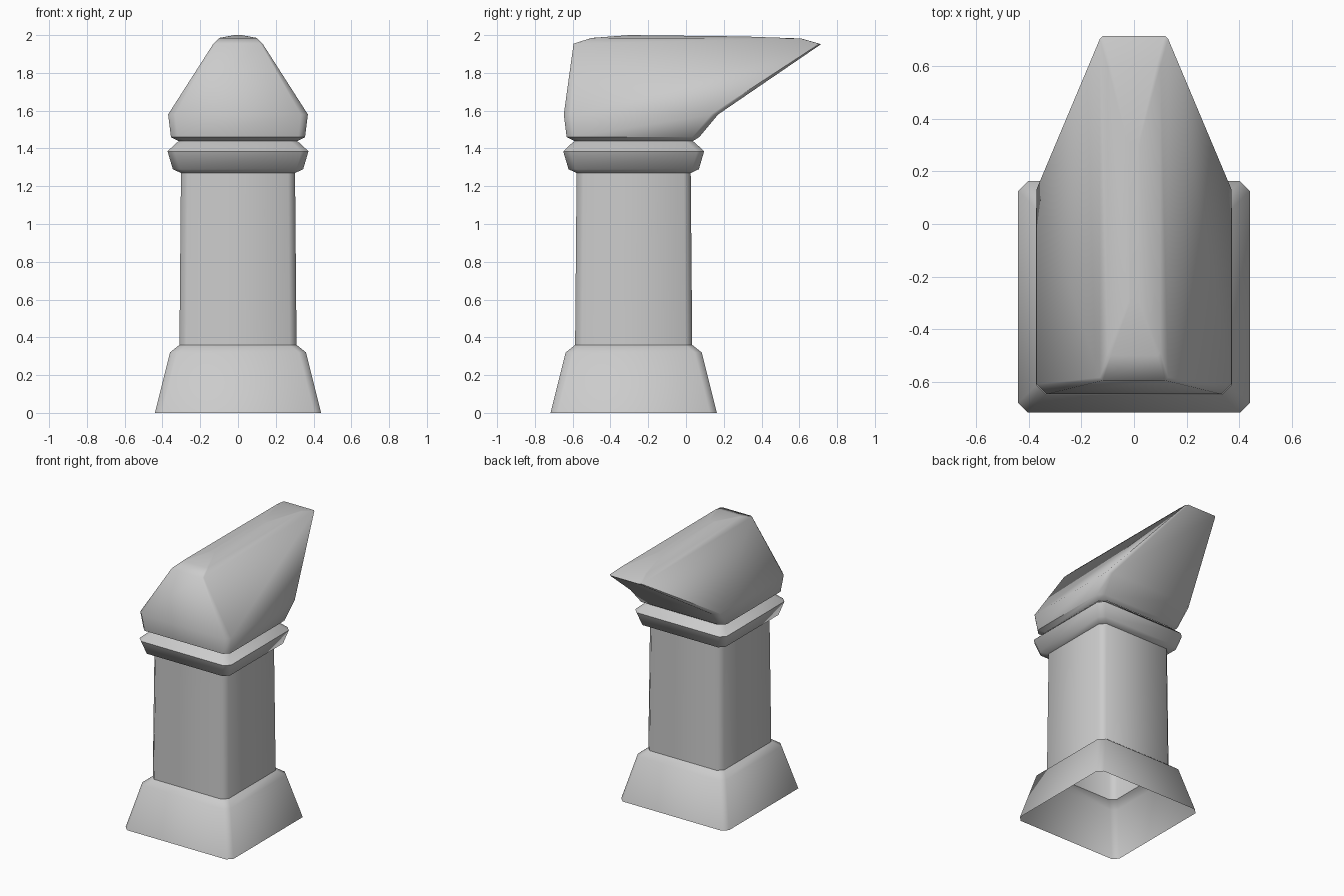
import bpy
import bmesh
import math

if "Cube" in bpy.data.objects:
    bpy.data.objects.remove(bpy.data.objects["Cube"])

AXIS_Y = -0.277  # centre line of the square column

stone = bpy.data.materials.new("light_grey")
stone.use_nodes = True
GREY = (0.6, 0.6, 0.6, 1)
stone.diffuse_color = GREY
stone.node_tree.nodes["Principled BSDF"].inputs["Base Color"].default_value = GREY


def ring(half, front, back, z_front, z_back, cut):
    """Rectangle with cut corners, running round from the front left."""
    pts = [(half - cut, front), (half, front + cut), (half, back - cut), (half - cut, back)]
    pts += [(-x, y) for x, y in reversed(pts)]
    return [(x, y, z_front + (z_back - z_front) * (y - front) / (back - front)) for x, y in pts]


def square(half, z, cut=0.037):
    return ring(half, AXIS_Y - half, AXIS_Y + half, z, z, cut)


def loft(name, rings, cap=False):
    """Skin a stack of rings, leaving the bottom open."""
    bm = bmesh.new()
    loops = [[bm.verts.new(p) for p in r] for r in rings]
    for low, high in zip(loops, loops[1:]):
        for i in range(len(low)):
            j = (i + 1) % len(low)
            bm.faces.new((low[i], low[j], high[j], high[i]))
    if cap:
        bm.faces.new(loops[-1])
    mesh = bpy.data.meshes.new(name)
    bm.to_mesh(mesh)
    bm.free()
    mesh.materials.append(stone)
    obj = bpy.data.objects.new(name, mesh)
    bpy.context.collection.objects.link(obj)
    bpy.ops.object.select_all(action="DESELECT")
    obj.select_set(True)
    bpy.context.view_layer.objects.active = obj
    bpy.ops.object.shade_smooth_by_angle(angle=math.radians(50))
    return obj


# Flared hollow foot
loft("base", [square(0.44, 0), square(0.36, 0.32), square(0.31, 0.36)])

# Square flue with softened corners
loft("shaft", [square(0.31, 0.36), square(0.302, 1.27)])

# Moulded band
loft("collar", [square(0.302, 1.27), square(0.345, 1.29), square(0.373, 1.385),
                square(0.325, 1.43), square(0.31, 1.44)])

# Hood that narrows upward and sweeps out over the back
loft("hood", [
    square(0.315, 1.44),
    ring(0.355, -0.632, 0.07, 1.46, 1.46, 0.037),
    ring(0.37, -0.647, 0.17, 1.58, 1.58, 0.037),
    ring(0.13, -0.595, 0.715, 1.955, 1.952, 0.012),
    ring(0.10, -0.50, 0.61, 1.985, 1.982, 0.012),
    ring(0.02, -0.30, 0.30, 2.0, 1.993, 0.005),
], cap=True)
